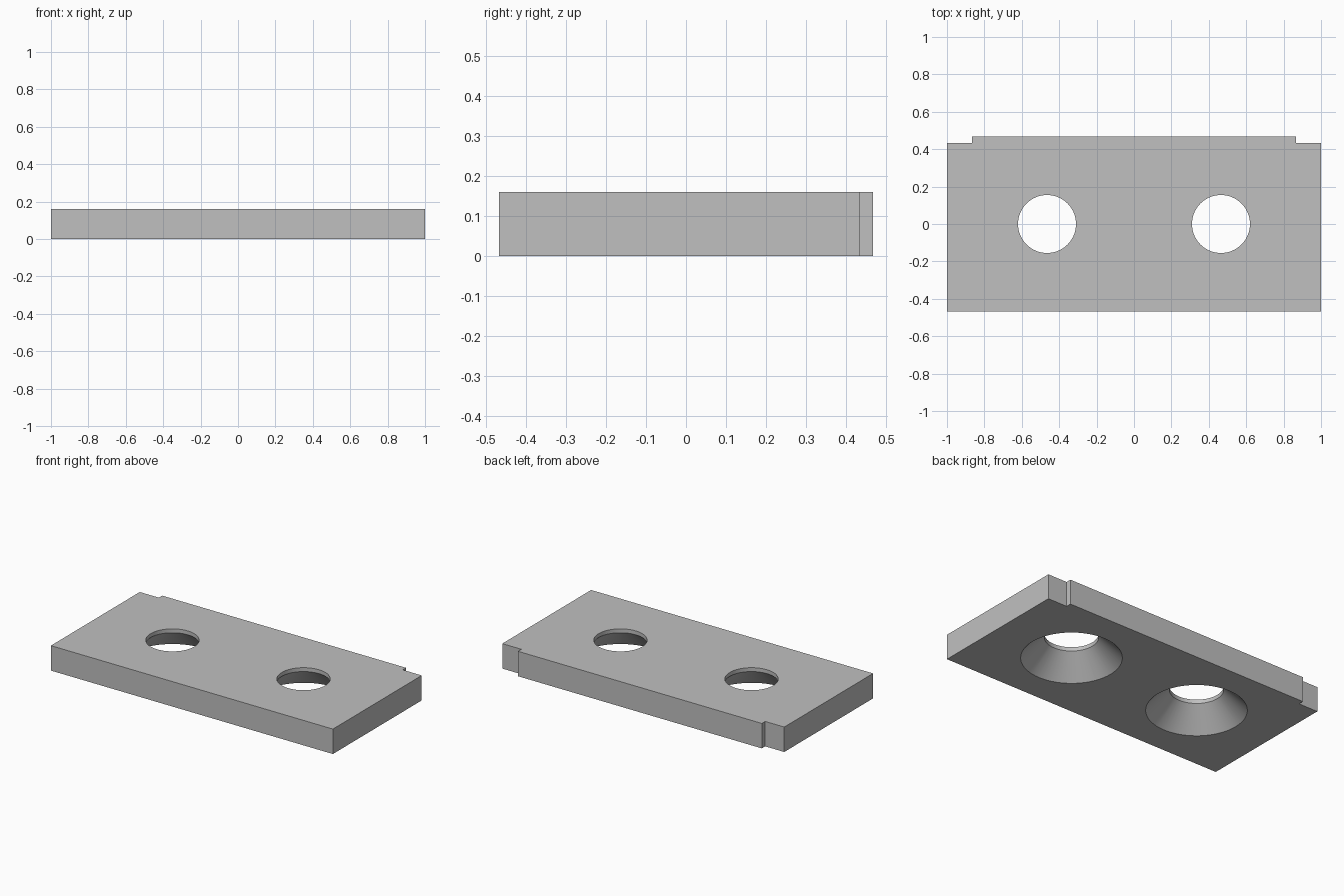
import bpy, bmesh, math

cube = bpy.data.objects.get("Cube")
if cube:
    bpy.data.objects.remove(cube, do_unlink=True)

THICK = 0.16
HALF_X, HALF_Y = 1.0, 0.467
TAB_X, STEP_Y = 0.865, 0.433      # back edge steps in at both corners
HOLE_X, HOLE_R, SINK_R = 0.465, 0.155, 0.29

grey = bpy.data.materials.new("plain grey")
grey.use_nodes = True
colour = (0.527, 0.527, 0.527, 1)
grey.diffuse_color = colour
grey.node_tree.nodes["Principled BSDF"].inputs["Base Color"].default_value = colour


def make_object(name, bm):
    bmesh.ops.recalc_face_normals(bm, faces=bm.faces)
    mesh = bpy.data.meshes.new(name)
    bm.to_mesh(mesh)
    bm.free()
    mesh.materials.append(grey)
    obj = bpy.data.objects.new(name, mesh)
    bpy.context.collection.objects.link(obj)
    return obj


# Plate: mirrored outline, extruded upward
right = [(HALF_X, -HALF_Y), (HALF_X, STEP_Y), (TAB_X, STEP_Y), (TAB_X, HALF_Y)]
outline = right + [(-x, y) for x, y in reversed(right)]
bm = bmesh.new()
base = bm.faces.new([bm.verts.new((x, y, 0)) for x, y in outline])
top = bmesh.ops.extrude_face_region(bm, geom=[base])["geom"]
bmesh.ops.translate(bm, vec=(0, 0, THICK),
                    verts=[v for v in top if isinstance(v, bmesh.types.BMVert)])
plate = make_object("mounting_plate", bm)


# Countersunk hole cutter: revolved profile, wide at the underside
def hole_cutter(x, segments=64):
    over = 0.05
    cone_top = SINK_R - HOLE_R
    profile = [(SINK_R + over, -over), (HOLE_R, cone_top), (HOLE_R, THICK + over)]
    bm = bmesh.new()
    rings = []
    for r, z in profile:
        angles = [2 * math.pi * i / segments for i in range(segments)]
        rings.append([bm.verts.new((x + r * math.cos(a), r * math.sin(a), z)) for a in angles])
    for low, high in zip(rings, rings[1:]):
        for i in range(segments):
            j = (i + 1) % segments
            bm.faces.new((low[i], low[j], high[j], high[i]))
    bm.faces.new(rings[0])
    bm.faces.new(rings[-1])
    cutter = make_object("hole_cutter", bm)
    cutter.hide_render = True
    return cutter


bpy.ops.object.select_all(action='DESELECT')
plate.select_set(True)
bpy.context.view_layer.objects.active = plate
for side in (-1, 1):
    cutter = hole_cutter(side * HOLE_X)
    cut = plate.modifiers.new("countersunk_hole", 'BOOLEAN')
    cut.operation = 'DIFFERENCE'
    cut.solver = 'EXACT'
    cut.object = cutter
    bpy.ops.object.modifier_apply(modifier=cut.name)
    bpy.data.objects.remove(cutter, do_unlink=True)

bpy.ops.object.shade_smooth_by_angle(angle=math.radians(30))
